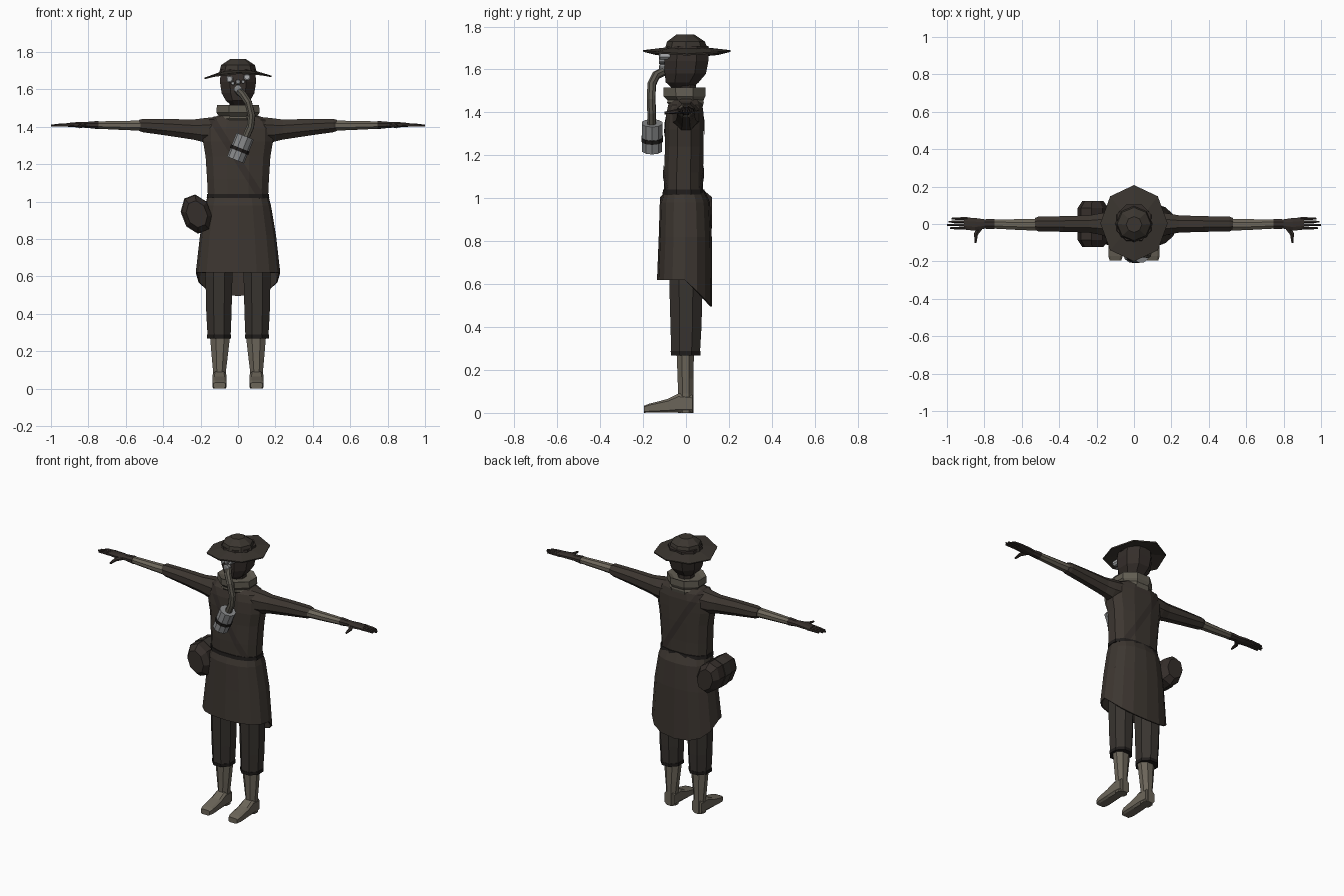
import bpy, bmesh, math
from mathutils import Vector

X, Y, Z = Vector((1, 0, 0)), Vector((0, 1, 0)), Vector((0, 0, 1))


def material(name, rgb):
    m = bpy.data.materials.new(name)
    m.diffuse_color = (*rgb, 1)
    return m


COAT = material("coat brown", (0.046, 0.037, 0.030))
HAT = material("hat brown", (0.043, 0.036, 0.029))
TROUSER = material("trouser brown", (0.040, 0.034, 0.029))
LEATHER = material("dark leather", (0.036, 0.028, 0.024))
WRAP = material("taupe wrap", (0.150, 0.132, 0.102))
SCARF = material("scarf taupe", (0.120, 0.108, 0.084))
HOSE = material("hose olive grey", (0.105, 0.096, 0.077))
METAL = material("canister grey", (0.250, 0.255, 0.260))
LENS = material("pale lens", (0.420, 0.430, 0.440))
BAND = material("black band", (0.014, 0.012, 0.011))


def finish(name, bm, mat):
    bmesh.ops.recalc_face_normals(bm, faces=bm.faces[:])
    me = bpy.data.meshes.new(name)
    bm.to_mesh(me)
    bm.free()
    me.materials.append(mat)
    ob = bpy.data.objects.new(name, me)
    bpy.context.collection.objects.link(ob)
    return ob


def loft(name, stations, mat, side=X, axis=None, n=8, power=1.0, caps=(True, True), turn=0.5):
    """Stations are (centre, half width along side, half width across)."""
    bm = bmesh.new()
    centres = [Vector(s[0]) for s in stations]
    rings = []
    for i, (c, a, b) in enumerate(stations):
        t = axis or (centres[min(i + 1, len(centres) - 1)] - centres[max(i - 1, 0)]).normalized()
        v = t.cross(side).normalized()
        u = v.cross(t)
        ring = []
        for k in range(n):
            ang = 2 * math.pi * (k + turn) / n
            p, q = math.cos(ang), math.sin(ang)
            p = math.copysign(abs(p) ** power, p)
            q = math.copysign(abs(q) ** power, q)
            ring.append(bm.verts.new(centres[i] + u * a * p + v * b * q))
        rings.append(ring)
    for r, s in zip(rings, rings[1:]):
        for k in range(n):
            j = (k + 1) % n
            bm.faces.new((r[k], r[j], s[j], s[k]))
    for ring, cap in ((rings[0], caps[0]), (rings[-1], caps[1])):
        if cap:
            bm.faces.new(ring)
    return finish(name, bm, mat)


def upright(rows):
    """Rows of z, front y, back y, half width become loft stations."""
    return [((0, (f + b) / 2, z), w, (b - f) / 2) for z, f, b, w in rows]


def solidify(ob, thickness):
    mod = ob.modifiers.new("thickness", 'SOLIDIFY')
    mod.thickness = thickness


# Coat body and belt
torso = loft("coat_body", upright([
    (1.02, -0.105, 0.082, 0.165), (1.12, -0.105, 0.082, 0.170), (1.24, -0.100, 0.085, 0.178),
    (1.32, -0.100, 0.085, 0.192), (1.39, -0.095, 0.085, 0.190), (1.435, -0.085, 0.078, 0.165),
    (1.465, -0.065, 0.065, 0.100)]), COAT, axis=Z, n=12, power=0.8)
loft("belt", upright([(1.018, -0.112, 0.092, 0.172), (1.04, -0.110, 0.088, 0.170)]),
     BAND, axis=Z, n=12, power=0.8)

# Shoulder strap: a thin slanted band taken from the coat body
bm = bmesh.new()
bm.from_mesh(torso.data)
slant = Vector((0.80, 0, 0.50)).normalized()
for point, sign in ((Vector((0, 0, 1.22)) + slant * 0.018, 1), (Vector((0, 0, 1.22)) - slant * 0.018, -1)):
    bmesh.ops.bisect_plane(bm, geom=bm.verts[:] + bm.edges[:] + bm.faces[:],
                           plane_co=point, plane_no=slant * sign, clear_outer=True)
bm.normal_update()
for v in bm.verts:
    v.co += v.normal * 0.004
finish("shoulder_strap", bm, LEATHER)

# Coat skirt, short in front with a long pointed back hem
skirt = loft("coat_skirt", upright([
    (1.04, -0.102, 0.085, 0.160), (0.98, -0.122, 0.112, 0.176), (0.82, -0.127, 0.120, 0.203),
    (0.62, -0.135, 0.122, 0.226)]), COAT, axis=Z, n=16, power=0.85, caps=(True, False), turn=0)
for v in skirt.data.vertices:
    if v.co.z < 0.7 and v.co.y > 0:
        v.co.z -= 0.125 * v.co.y / 0.122
solidify(skirt, 0.008)

# Collar scarf in two folds
loft("scarf_lower", upright([(1.42, -0.075, 0.082, 0.118), (1.445, -0.095, 0.090, 0.122),
                             (1.47, -0.088, 0.084, 0.108)]), SCARF, axis=Z)
loft("scarf_upper", upright([(1.455, -0.092, 0.088, 0.108), (1.475, -0.112, 0.098, 0.125),
                             (1.515, -0.114, 0.098, 0.122), (1.505, -0.085, 0.075, 0.09)]), SCARF, axis=Z)

# Neck, head and hat
loft("neck", upright([(1.43, -0.05, 0.05, 0.05), (1.55, -0.05, 0.05, 0.05)]), LEATHER, axis=Z)
loft("head", upright([(1.515, -0.070, 0.035, 0.040), (1.54, -0.100, 0.065, 0.070),
                      (1.58, -0.106, 0.100, 0.094), (1.64, -0.108, 0.112, 0.104),
                      (1.71, -0.095, 0.112, 0.098)]), LEATHER, axis=Z, power=0.9)
loft("hat_crown", upright([(1.685, -0.102, 0.105, 0.102), (1.73, -0.088, 0.088, 0.090),
                           (1.762, -0.045, 0.040, 0.042)]), HAT, axis=Z, turn=0)
brim = loft("hat_brim", upright([(1.703, -0.09, 0.09, 0.09), (1.690, -0.200, 0.208, 0.180)]),
            HAT, axis=Z, caps=(False, False), turn=0)
for v in brim.data.vertices:
    v.co.z -= 0.7 * v.co.x ** 2 - 0.03 * v.co.x
solidify(brim, 0.008)

# Mask eyepieces and mouth valve
for name, x, z, r, mat in (("left_lens", -0.045, 1.655, 0.019, LENS), ("right_lens", 0.048, 1.665, 0.019, LENS),
                           ("nose_valve", 0.0, 1.640, 0.015, METAL), ("mouth_valve", 0.0, 1.602, 0.022, METAL),
                           ("left_rivet", -0.027, 1.632, 0.010, LENS), ("right_rivet", 0.027, 1.640, 0.010, LENS)):
    loft(name, [((x, -0.075, z), r, r), ((x, -0.122, z), r, r), ((x, -0.126, z), r * 0.7, r * 0.7)], mat)

# Breathing hose and filter canister
loft("hose", [((0.0, -0.095, 1.595), 0.021, 0.021), ((0.025, -0.140, 1.572), 0.021, 0.021),
              ((0.055, -0.160, 1.530), 0.021, 0.021), ((0.073, -0.162, 1.460), 0.021, 0.021),
              ((0.066, -0.160, 1.400), 0.021, 0.021), ((0.038, -0.160, 1.335), 0.021, 0.021)],
     HOSE, side=Vector((0.8, 0.6, 0)))
top, bottom = Vector((0.038, -0.158, 1.350)), Vector((-0.013, -0.158, 1.222))


def canister_part(name, t0, t1, r, mat):
    a, b = top.lerp(bottom, t0), top.lerp(bottom, t1)
    loft(name, [(a, r, r), (b, r, r)], mat, side=Y, n=10)


canister_part("canister_upper", 0, 0.55, 0.050, METAL)
canister_part("canister_band", 0.50, 0.64, 0.053, BAND)
canister_part("canister_lower", 0.60, 1, 0.049, METAL)

# Hip pouch, with the flap and bottom chamfered
tilt = Vector((0.93, 0, 0.36))
loft("hip_pouch", [((-0.220, y, 0.933), 0.078 * s, 0.106 * s) for y, s in
                   ((-0.122, 0.70), (-0.085, 1), (0.085, 1), (0.122, 0.70))], LEATHER, side=tilt, axis=Y)
loft("pouch_strap", [((-0.222, -0.03, 0.933), 0.081, 0.109), ((-0.222, 0.03, 0.933), 0.081, 0.109)],
     TROUSER, side=tilt, axis=Y)

for s, label in ((-1, "left"), (1, "right")):
    # Sleeve, wrapped forearm and glove
    def arm(name, rows, mat, n=8):
        loft(label + name, [((s * x, y, z), ry, rz) for x, y, z, ry, rz in rows], mat, side=Y, axis=X, n=n)

    arm("_sleeve", [(0.10, -0.005, 1.385, 0.078, 0.075), (0.19, 0, 1.382, 0.060, 0.068),
                    (0.24, 0, 1.385, 0.050, 0.058), (0.38, 0, 1.397, 0.045, 0.048),
                    (0.51, 0, 1.406, 0.044, 0.038), (0.53, 0, 1.407, 0.034, 0.032)], COAT)
    arm("_forearm", [(0.50, -0.004, 1.406, 0.035, 0.030), (0.62, -0.003, 1.407, 0.031, 0.026),
                     (0.76, 0, 1.409, 0.026, 0.021)], WRAP)
    arm("_glove", [(0.745, 0, 1.409, 0.030, 0.024), (0.80, 0, 1.410, 0.027, 0.018),
                   (0.85, -0.002, 1.411, 0.037, 0.016), (0.91, 0.003, 1.410, 0.035, 0.011)], LEATHER)
    for i, (y, tip) in enumerate(((0.029, 0.975), (0.012, 0.993), (-0.005, 1.0), (-0.022, 0.985))):
        arm("_finger_%d" % (i + 1), [(0.89, y, 1.410, 0.0085, 0.010), (0.95, y, 1.409, 0.0080, 0.008),
                                     (tip, y, 1.406, 0.0050, 0.005)], LEATHER, n=6)
    loft(label + "_thumb", [((s * 0.825, -0.020, 1.408), 0.018, 0.012), ((s * 0.845, -0.055, 1.403), 0.012, 0.010),
                            ((s * 0.847, -0.100, 1.397), 0.006, 0.006)], LEATHER, side=X, n=6)

    # Trouser leg, cuff, wrapped shin and foot
    def leg(name, rows, mat):
        loft(label + name, [((s * x, (f + b) / 2, z), w, (b - f) / 2) for z, x, w, f, b in rows],
             mat, axis=Z)

    leg("_trouser", [(0.27, 0.101, 0.066, -0.074, 0.070), (0.40, 0.102, 0.073, -0.078, 0.078),
                     (0.60, 0.102, 0.078, -0.084, 0.084), (0.85, 0.085, 0.080, -0.085, 0.085)], TROUSER)
    leg("_cuff", [(0.268, 0.101, 0.069, -0.076, 0.072), (0.288, 0.101, 0.070, -0.077, 0.073)], BAND)
    leg("_shin", [(0.0, 0.099, 0.037, -0.040, 0.037), (0.09, 0.099, 0.037, -0.040, 0.037),
                  (0.16, 0.098, 0.045, -0.042, 0.038), (0.28, 0.096, 0.058, -0.047, 0.040)], WRAP)
    loft(label + "_foot", [((s * 0.099, y, h / 2), w, h / 2) for y, w, h in
                           ((0.030, 0.036, 0.085), (-0.035, 0.038, 0.092), (-0.085, 0.040, 0.066),
                            (-0.170, 0.040, 0.044), (-0.195, 0.032, 0.034))],
         WRAP, side=X, axis=Y, power=0.45)
